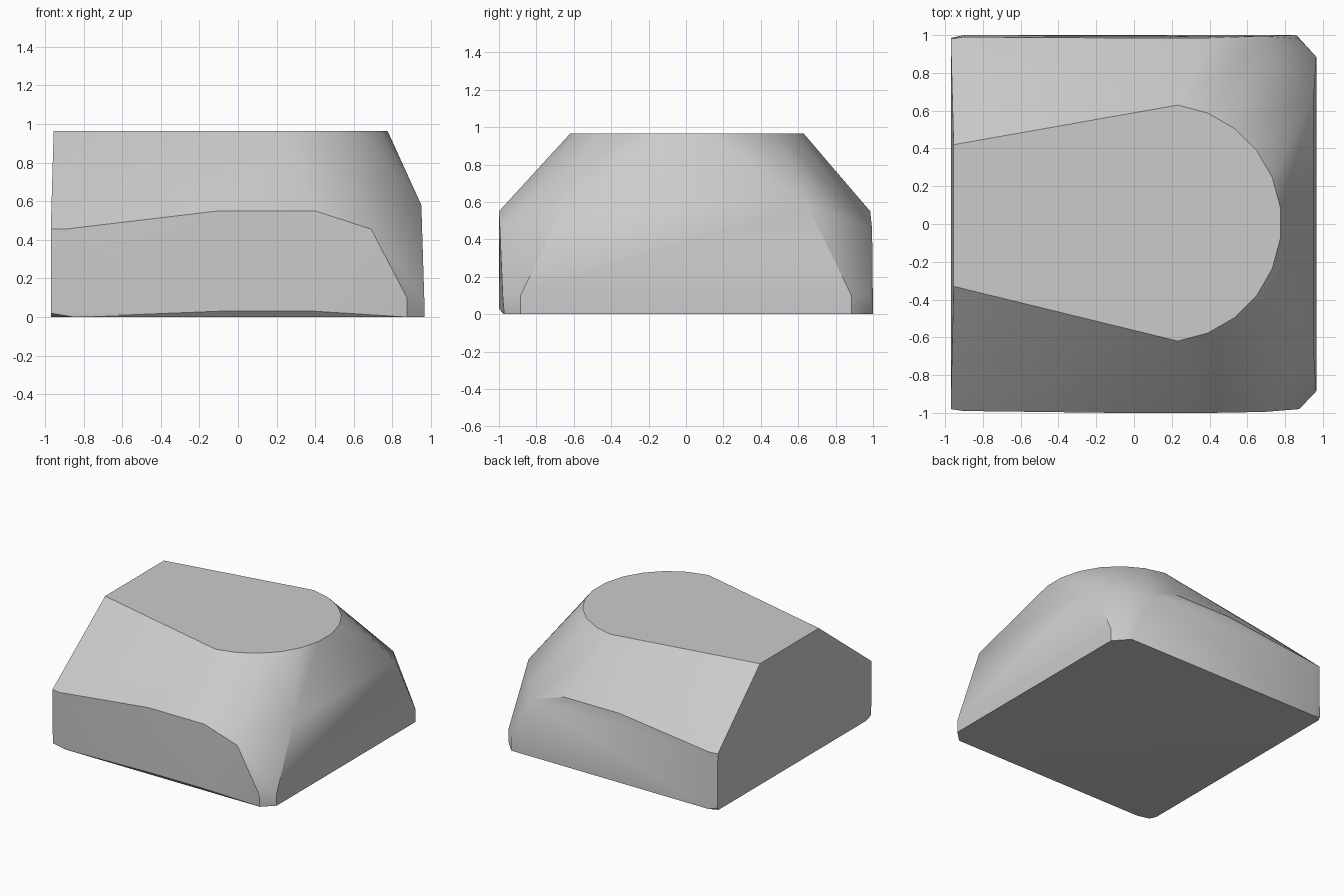
import bpy, bmesh, math

cube = bpy.data.objects.get("Cube")
if cube:
    bpy.data.objects.remove(cube)

TOP = 0.965

# One flat colour
grey = bpy.data.materials.new("stone_grey")
grey.use_nodes = True
colour = (0.6, 0.6, 0.6, 1)
grey.diffuse_color = colour
grey.node_tree.nodes["Principled BSDF"].inputs["Base Color"].default_value = colour

# Flat top: straight rear edge and a rounded nose
points = [(-0.955, 0.42, TOP), (-0.955, -0.33, TOP)]
for i in range(12):
    a = math.radians(-82.5 + 15 * i)
    points.append((0.15 + 0.63 * math.cos(a), 0.005 + 0.63 * math.sin(a), TOP))

# Upper outline of the side panels, nose panel and chamfered corners
for s in (-1, 1):
    crest = 1.0 if s < 0 else 0.985
    points += [(-0.97, s * 0.98, 0.455), (-0.9, s * 0.99, 0.455),
               (-0.1, s * crest, 0.55), (0.4, s * crest, 0.55),
               (0.69, s * 0.995, 0.455), (0.875, s * 0.98, 0.1),
               (0.95, s * 0.65, 0.58), (0.965, s * 0.885, 0.1),
               (0.965, s * 0.885, 0), (0.875, s * 0.972, 0)]

# Base outline, with the front underside slightly lifted
points += [(-0.97, -0.975, 0.02), (-0.85, -0.975, 0), (-0.97, -0.9, 0),
           (-0.1, -1, 0.03), (0.4, -1, 0.03),
           (-0.97, 0.985, 0.02), (-0.97, 0.97, 0), (-0.9, 1, 0), (0.86, 1, 0)]

# Faceted block wrapped around the outlines
bm = bmesh.new()
for p in points:
    bm.verts.new(p)
hull = bmesh.ops.convex_hull(bm, input=bm.verts)
loose = [v for v in bm.verts if not v.link_faces]
bmesh.ops.delete(bm, geom=loose, context="VERTS")
bmesh.ops.dissolve_limit(bm, angle_limit=math.radians(1), verts=bm.verts, edges=bm.edges)
bmesh.ops.recalc_face_normals(bm, faces=bm.faces)
mesh = bpy.data.meshes.new("faceted_block")
bm.to_mesh(mesh)
bm.free()
mesh.materials.append(grey)

block = bpy.data.objects.new("faceted_block", mesh)
bpy.context.collection.objects.link(block)
bpy.ops.object.select_all(action="DESELECT")
block.select_set(True)
bpy.context.view_layer.objects.active = block
bpy.ops.object.shade_smooth_by_angle(angle=math.radians(30))
